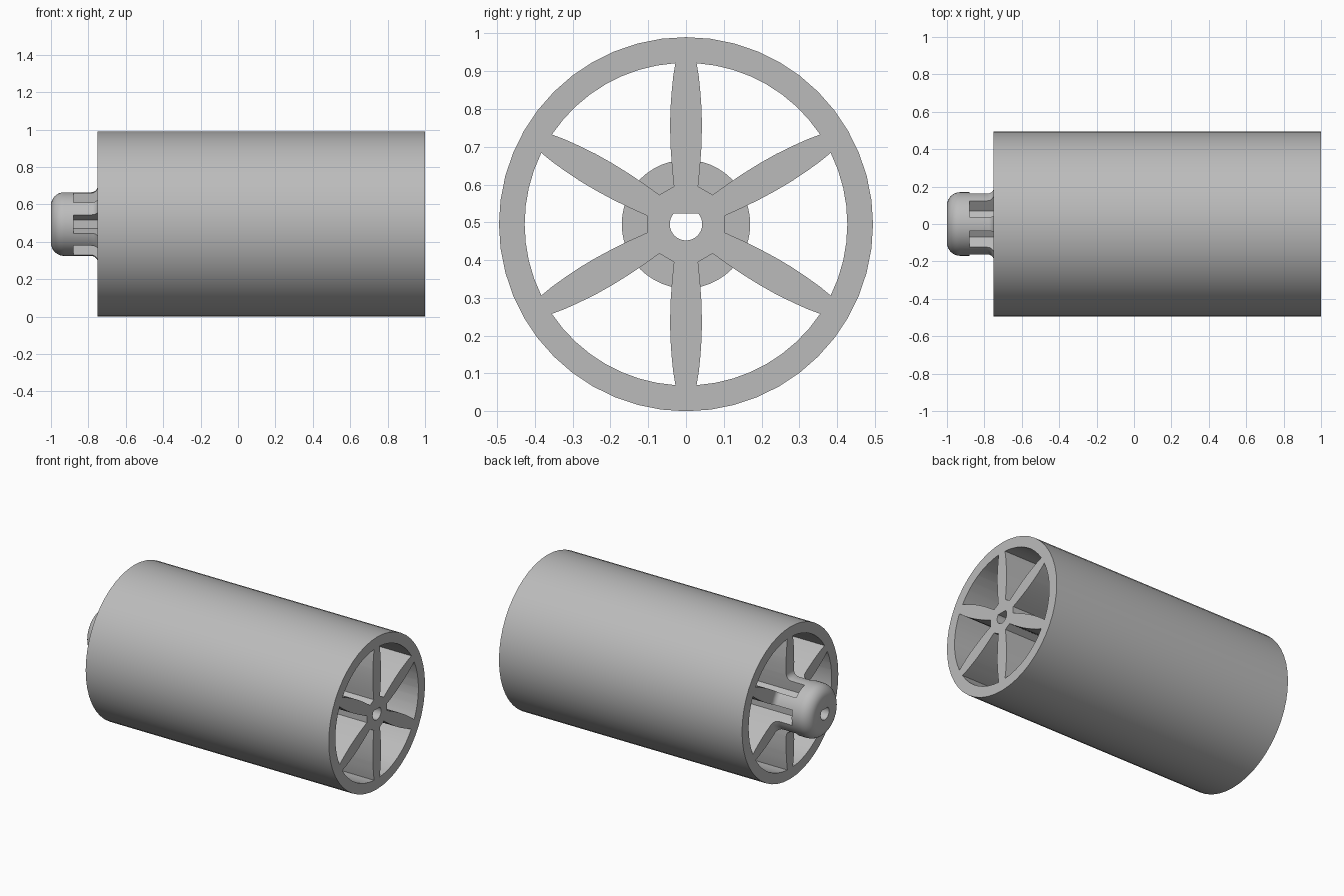
import bpy, bmesh
from math import sin, cos, pi, radians, acos
from mathutils import Vector, Matrix

cube = bpy.data.objects.get("Cube")
if cube:
    bpy.data.objects.remove(cube)

R = 0.495           # drum radius, also the height of its axis
SEGMENTS = 48

grey = bpy.data.materials.new("plain grey")
grey.use_nodes = True
colour = (0.5, 0.5, 0.5, 1)
grey.diffuse_color = colour
grey.node_tree.nodes["Principled BSDF"].inputs["Base Color"].default_value = colour


def add_object(name, bm):
    bmesh.ops.recalc_face_normals(bm, faces=bm.faces)
    mesh = bpy.data.meshes.new(name)
    bm.to_mesh(mesh)
    bm.free()
    obj = bpy.data.objects.new(name, mesh)
    bpy.context.collection.objects.link(obj)
    mesh.materials.append(grey)
    return obj


def arc(cx, cy, r, start, end, steps=8):
    angles = [radians(start + (end - start) * i / steps) for i in range(steps + 1)]
    return [(cx + r * cos(a), cy + r * sin(a)) for a in angles]


def prism(bm, outline, x0, x1):
    """Extrude a (y, z) outline, given around the axis, along x."""
    face = bm.faces.new([bm.verts.new((x0, y, z + R)) for y, z in outline])
    new = bmesh.ops.extrude_face_region(bm, geom=[face])["geom"]
    verts = [v for v in new if isinstance(v, bmesh.types.BMVert)]
    bmesh.ops.translate(bm, verts=verts, vec=(x1 - x0, 0, 0))


def cut(target, cutter):
    mod = target.modifiers.new(cutter.name, 'BOOLEAN')
    mod.operation = 'DIFFERENCE'
    mod.solver = 'EXACT'
    mod.object = cutter
    bpy.context.view_layer.objects.active = target
    bpy.ops.object.modifier_apply(modifier=mod.name)
    bpy.data.objects.remove(cutter)


# Drum with a rounded end cap and a flared neck, turned around the x axis
profile = [(-1, 0)] + arc(-0.93, 0.10, 0.07, 180, 90)
profile += arc(-0.785, 0.205, 0.035, -90, 0, 6)
profile += [(-0.75, R), (1, R), (1, 0)]
bm = bmesh.new()
verts = [bm.verts.new((x, 0, r)) for x, r in profile]
edges = [bm.edges.new(pair) for pair in zip(verts, verts[1:])]
bmesh.ops.spin(bm, geom=verts + edges, cent=(0, 0, 0), axis=(1, 0, 0),
               angle=2 * pi, steps=SEGMENTS)
bmesh.ops.remove_doubles(bm, verts=bm.verts, dist=0.0001)
bmesh.ops.translate(bm, verts=bm.verts, vec=(0, 0, R))
drum = add_object("spoked_drum", bm)

# Six windows between bowed spokes, running on into the cap as slots
# Spoke edge: (distance along the spoke, half width)
spoke_edge = [(0.10, 0.032), (0.15, 0.037), (0.20, 0.0405), (0.25, 0.042),
              (0.30, 0.0415), (0.35, 0.038), (0.39, 0.034), (0.426, 0.028)]


def side(sign):
    turn = Matrix.Rotation(radians(-30 * sign), 2)
    return [turn @ Vector((d, w * sign)) for d, w in spoke_edge]


lower, upper = side(1), side(-1)
half = 26.2
rim = arc(0, 0, 0.427, -half, half, 8)[1:-1]
window = [tuple(p) for p in lower] + rim + [tuple(p) for p in reversed(upper)]
bm = bmesh.new()
for i in range(6):
    turn = Matrix.Rotation(radians(60 * i), 2)
    prism(bm, [turn @ Vector(p) for p in window], -0.88, 1.1)
cut(drum, add_object("window_cutter", bm))

# D-shaped shaft bore with its flat at the top
bm = bmesh.new()
prism(bm, arc(0, 0, 0.043, 140, 400, 24), -1.1, 1.1)
cut(drum, add_object("bore_cutter", bm))

# Smooth walls with crisp edges
bpy.ops.object.select_all(action='DESELECT')
drum.select_set(True)
bpy.context.view_layer.objects.active = drum
bpy.ops.object.shade_smooth_by_angle(angle=radians(30))
